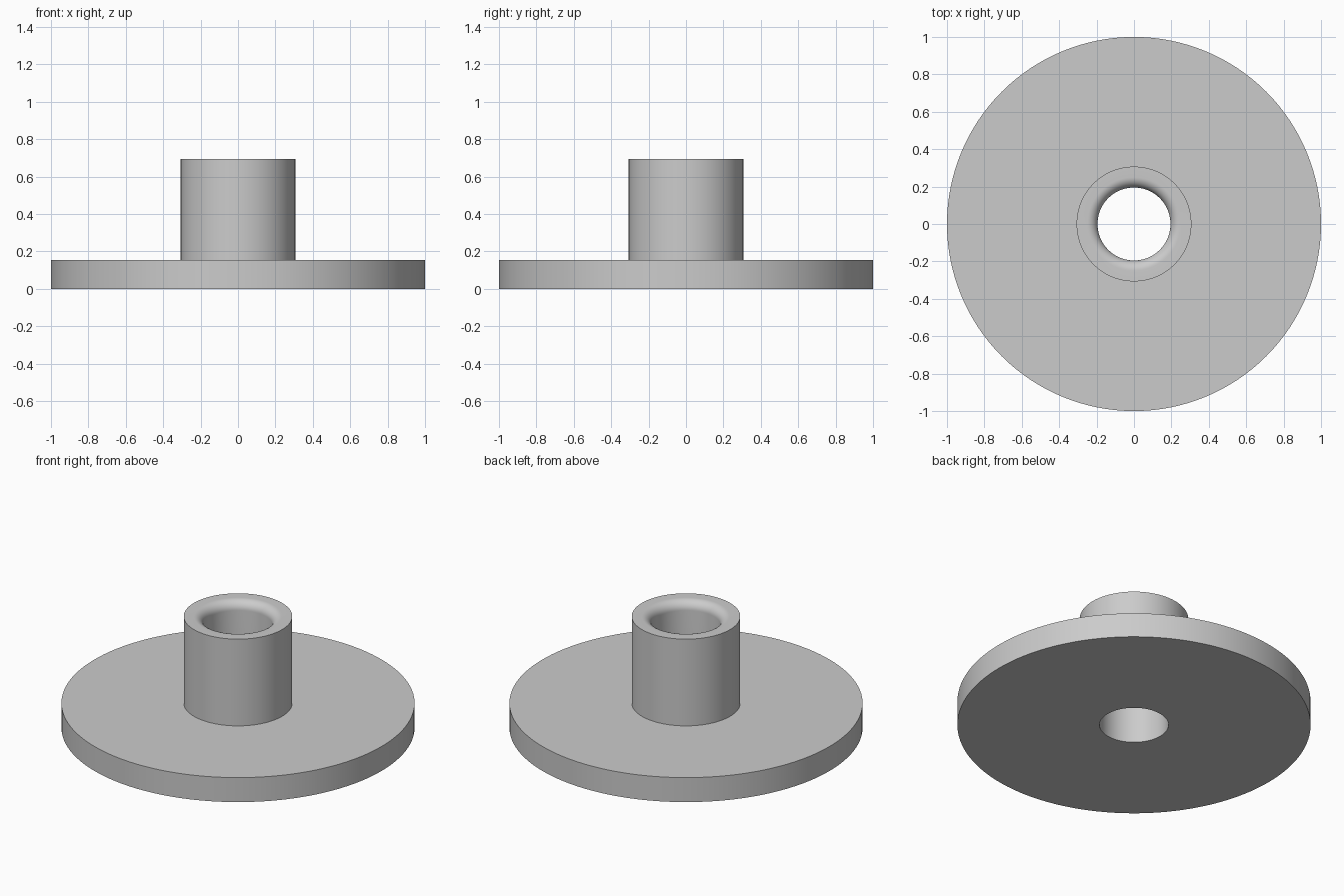
import bpy, bmesh, math

if "Cube" in bpy.data.objects:
    bpy.data.objects.remove(bpy.data.objects["Cube"])

SEGMENTS = 128
DISC_R, DISC_H = 1.0, 0.153
COLLAR_R, COLLAR_H = 0.307, 0.695
BORE_R, FILLET = 0.195, 0.055

grey = bpy.data.materials.new("plain_grey")
grey.diffuse_color = (0.6, 0.6, 0.6, 1)
grey.use_nodes = True
grey.node_tree.nodes["Principled BSDF"].inputs["Base Color"].default_value = grey.diffuse_color

# Closed cross-section (radius, height): disc, collar, rounded bore mouth
profile = [(BORE_R, 0), (DISC_R, 0), (DISC_R, DISC_H),
           (COLLAR_R, DISC_H), (COLLAR_R, COLLAR_H)]
for i in range(11):
    a = math.radians(90 + 9 * i)
    profile.append((BORE_R + FILLET + FILLET * math.cos(a),
                    COLLAR_H - FILLET + FILLET * math.sin(a)))

# Revolve the section around the z axis
bm = bmesh.new()
rings = []
for s in range(SEGMENTS):
    t = 2 * math.pi * s / SEGMENTS
    rings.append([bm.verts.new((r * math.cos(t), r * math.sin(t), z)) for r, z in profile])
n = len(profile)
for s in range(SEGMENTS):
    a, b = rings[s], rings[(s + 1) % SEGMENTS]
    for i in range(n):
        j = (i + 1) % n
        bm.faces.new((a[i], b[i], b[j], a[j]))
bmesh.ops.recalc_face_normals(bm, faces=bm.faces[:])

mesh = bpy.data.meshes.new("flanged_bushing")
bm.to_mesh(mesh)
bm.free()
mesh.materials.append(grey)
bushing = bpy.data.objects.new("flanged_bushing", mesh)
bpy.context.collection.objects.link(bushing)

# Smooth curved walls, crisp rims
bpy.context.view_layer.objects.active = bushing
bushing.select_set(True)
bpy.ops.object.shade_smooth_by_angle(angle=math.radians(30))
